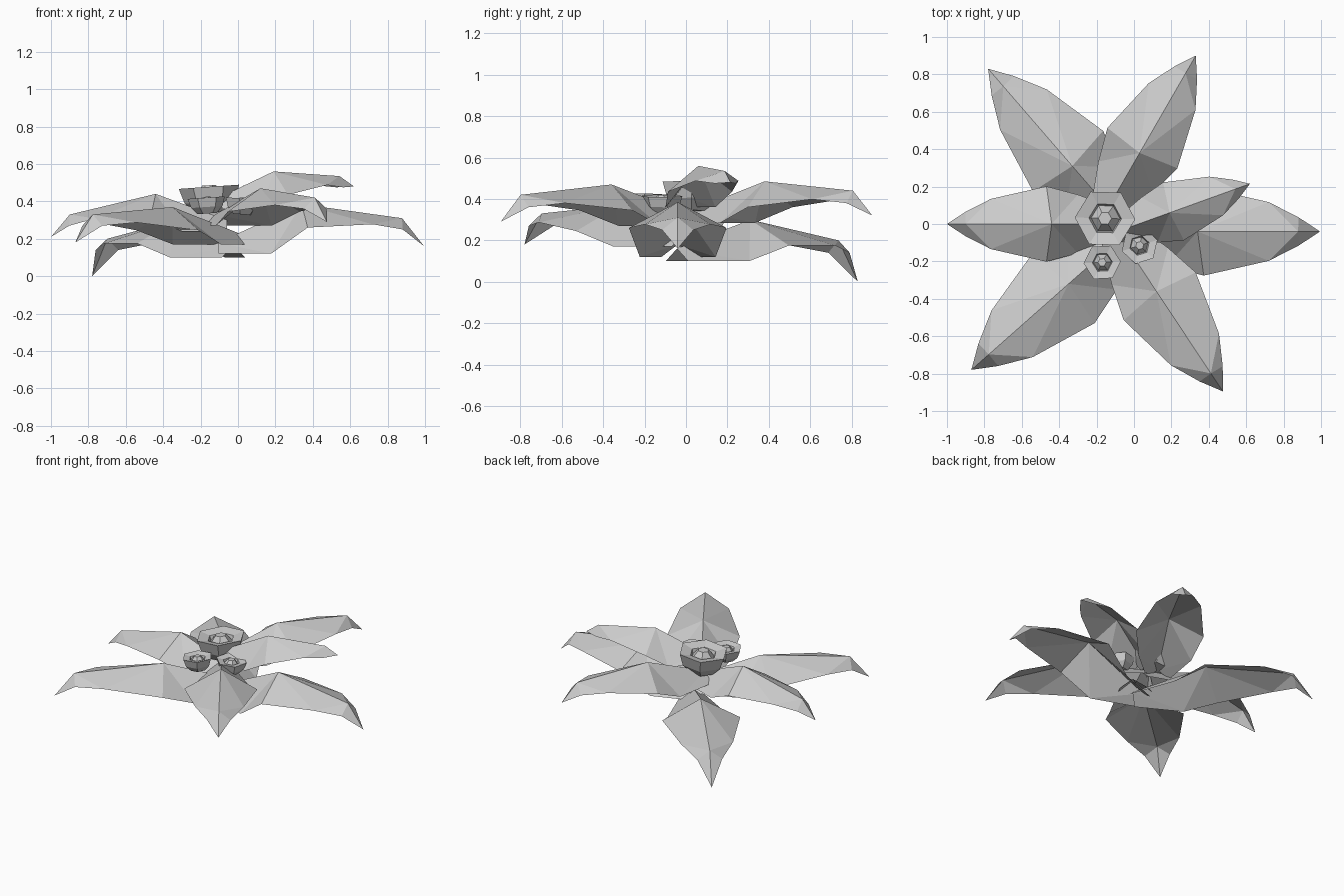
import bpy
from math import cos, sin, pi, radians
from mathutils import Vector, Matrix

if "Cube" in bpy.data.objects:
    bpy.data.objects.remove(bpy.data.objects["Cube"])


def make(name, verts, faces):
    mesh = bpy.data.meshes.new(name)
    mesh.from_pydata([tuple(v) for v in verts], [], faces)
    mesh.update()
    obj = bpy.data.objects.new(name, mesh)
    bpy.context.collection.objects.link(obj)
    return obj


# One leaf: an arched ridge with drooping edges, placed by crest, shoulder height and tip
def leaf(name, crest, shoulder_z, tip, drop=0.20):
    crest, tip = Vector(crest), Vector(tip)
    axis = Vector((tip.x - crest.x, tip.y - crest.y, 0))
    side = Vector((-axis.y, axis.x, 0))

    def pt(along, across, z):
        p = crest + axis * along + side * across
        return Vector((p.x, p.y, z))

    cz = crest.z
    verts = [pt(-0.68, 0, cz - drop + 0.06), crest, pt(0.82, 0, shoulder_z), tip]
    for s in (1, -1):
        verts += [pt(-0.68, s * 0.12, cz - drop),
                  pt(-0.25, s * 0.28, cz - drop),
                  pt(0.05, s * 0.36, cz - 0.125),
                  pt(0.58, s * 0.24, cz * 0.3 + shoulder_z * 0.7 - 0.055),
                  pt(0.825, s * 0.115, shoulder_z - 0.06)]
    faces = []
    for o in (4, 9):
        z, a, b, c, d = range(o, o + 5)
        half = [(0, z, a), (1, 0, a), (1, a, b), (1, b, c), (1, c, 2),
                (2, c, d), (2, d, 3)]
        faces += half if o == 9 else [f[::-1] for f in half]
    return make(name, verts, faces)


leaf("leaf_back_left", (-0.33, 0.31, 0.30), 0.20, (-0.78, 0.83, 0.0))
leaf("leaf_back_right", (0.03, 0.38, 0.485), 0.44, (0.33, 0.90, 0.32))
leaf("leaf_right", (0.34, -0.04, 0.385), 0.31, (0.995, -0.04, 0.16), 0.265)
leaf("leaf_small_upper", (0.19, 0.06, 0.56), 0.535, (0.62, 0.215, 0.48))
leaf("leaf_front_right", (0.12, -0.36, 0.47), 0.42, (0.475, -0.895, 0.29))
leaf("leaf_front_left", (-0.35, -0.32, 0.37), 0.33, (-0.87, -0.78, 0.18))
leaf("leaf_left", (-0.44, 0.0, 0.44), 0.33, (-1.0, 0.0, 0.21))


# Flower: six-sided cup with a flat rim and a pointed blunt bud rising from a dark well
def flower(name, centre, r, turn, tilt):
    profile = [(0.52, -0.85), (0.84, -0.5), (1.0, 0.0), (0.54, -0.1),
               (0.48, -0.28), (0.22, 0.05)]
    n = 6
    mat = Matrix.Translation(centre) @ Matrix.Rotation(radians(tilt), 4, 'Y')
    verts = [mat @ Vector((r * pr * cos(2 * pi * i / n + turn),
                           r * pr * sin(2 * pi * i / n + turn), r * pz))
             for pr, pz in profile for i in range(n)]
    faces = [(k * n + i, k * n + (i + 1) % n, (k + 1) * n + (i + 1) % n, (k + 1) * n + i)
             for k in range(len(profile) - 1) for i in range(n)]
    faces.append(tuple(reversed(range(n))))
    faces.append(tuple(range((len(profile) - 1) * n, len(profile) * n)))
    make(name, verts, faces)


flower("flower_large", (-0.155, 0.03, 0.478), 0.162, -0.03, -4)
flower("flower_right", (0.03, -0.115, 0.415), 0.10, 0.3, 4)
flower("flower_front", (-0.17, -0.205, 0.42), 0.10, 0.05, -4)
